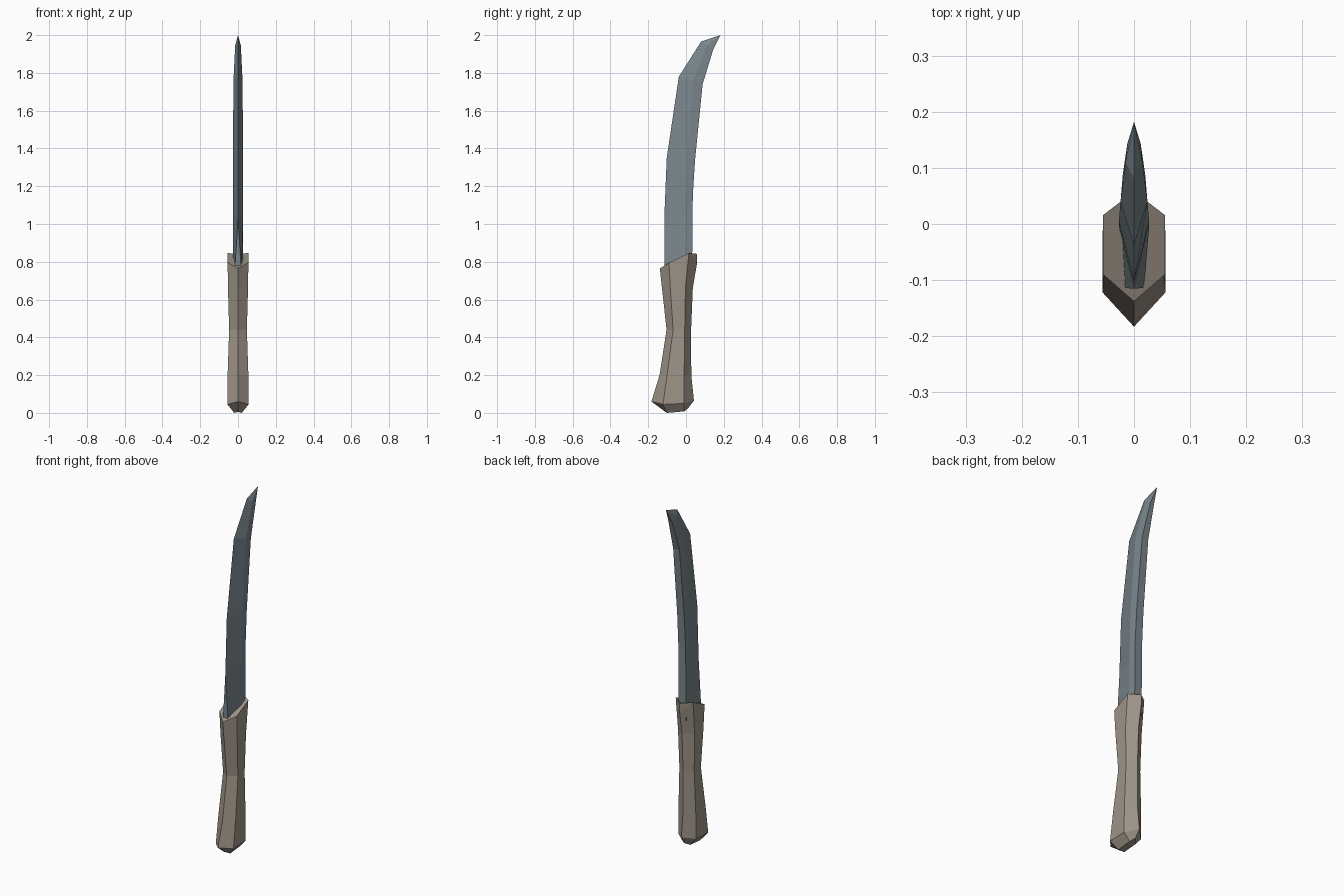
import bpy, bmesh

if "Cube" in bpy.data.objects:
    bpy.data.objects.remove(bpy.data.objects["Cube"])


def material(name, rgb):
    m = bpy.data.materials.new(name)
    m.diffuse_color = (*rgb, 1)
    m.use_nodes = True
    m.node_tree.nodes["Principled BSDF"].inputs["Base Color"].default_value = m.diffuse_color
    return m


def loft(name, rings, mat):
    """Skin a stack of equal-length vertex rings, cap both ends, weld points."""
    bm = bmesh.new()
    vr = [[bm.verts.new(p) for p in ring] for ring in rings]
    n = len(rings[0])
    for a, b in zip(vr, vr[1:]):
        for i in range(n):
            j = (i + 1) % n
            bm.faces.new((a[i], a[j], b[j], b[i]))
    bm.faces.new(vr[0][::-1])
    bm.faces.new(vr[-1])
    bmesh.ops.remove_doubles(bm, verts=bm.verts, dist=0.0005)
    bmesh.ops.recalc_face_normals(bm, faces=bm.faces)
    me = bpy.data.meshes.new(name)
    bm.to_mesh(me)
    bm.free()
    me.materials.append(mat)
    ob = bpy.data.objects.new(name, me)
    bpy.context.collection.objects.link(ob)
    return ob


# Handle: six-sided grip, (half width, then (y, z) of front, front side, back side, back)
grip = [
    (.020, (-.11, .012), (-.10, .005), (-.01, .010), (.01, .024)),
    (.056, (-.183, .06), (-.122, .045), (-.012, .05), (.042, .065)),
    (.055, (-.14, .20), (-.10, .20), (-.010, .20), (.028, .20)),
    (.047, (-.103, .44), (-.068, .44), (-.007, .44), (.027, .44)),
    (.053, (-.127, .66), (-.083, .66), (-.003, .66), (.036, .66)),
    (.055, (-.138, .76), (-.09, .79), (.015, .845), (.058, .79)),
    (.055, (-.138, .765), (-.09, .795), (.016, .846), (.058, .842)),
]
grip[0] = (.020, (-.11, .006), (-.10, .0), (-.01, .008), (.01, .024))
rings = []
for w, f, fs, bs, b in grip:
    rings.append([(0, *f), (w, *fs), (w, *bs), (0, *b), (-w, *bs), (-w, *fs)])
loft("handle", rings, material("worn tan", (.34, .295, .245)))

# Blade: curved, sharp front edge with blunt base, side ridges, flat spine
# (edge half width, ridge half width, spine half width, then (y, z) of edge, ridge, spine)
sections = [
    (.018, .027, .023, (-.114, .74), (-.005, .74), (.032, .74)),
    (.0, .027, .023, (-.115, 1.03), (-.003, 1.06), (.036, 1.15)),
    (.0, .027, .022, (-.102, 1.35), (.004, 1.35), (.048, 1.34)),
    (.0, .024, .020, (-.038, 1.78), (.04, 1.76), (.088, 1.74)),
    (.0, .015, .012, (.08, 1.966), (.11, 1.945), (.143, 1.92)),
    (.0, .0, .0, (.182, 2.0), (.182, 2.0), (.182, 2.0)),
]
rings = []
for e, r, s, pe, pr, ps in sections:
    rings.append([(-e, *pe), (e, *pe), (r, *pr), (s, *ps), (-s, *ps), (-r, *pr)])
blade_rings = rings
blade = loft("blade", blade_rings[:-1], material("blue grey steel", (.195, .24, .262)))

# Blade tip: draw the last section to a point
bm = bmesh.new()
bm.from_mesh(blade.data)
bm.faces.ensure_lookup_table()
cap = max(bm.faces, key=lambda f: f.calc_center_median().z)
bmesh.ops.poke(bm, faces=[cap])
top = max((v for v in bm.verts if len(v.link_edges) == 5),
          key=lambda v: v.co.z if abs(v.co.x) < .001 and v.co.y > .1 else -1)
top.co = blade_rings[-1][0]
bmesh.ops.recalc_face_normals(bm, faces=bm.faces)
bm.to_mesh(blade.data)
bm.free()
